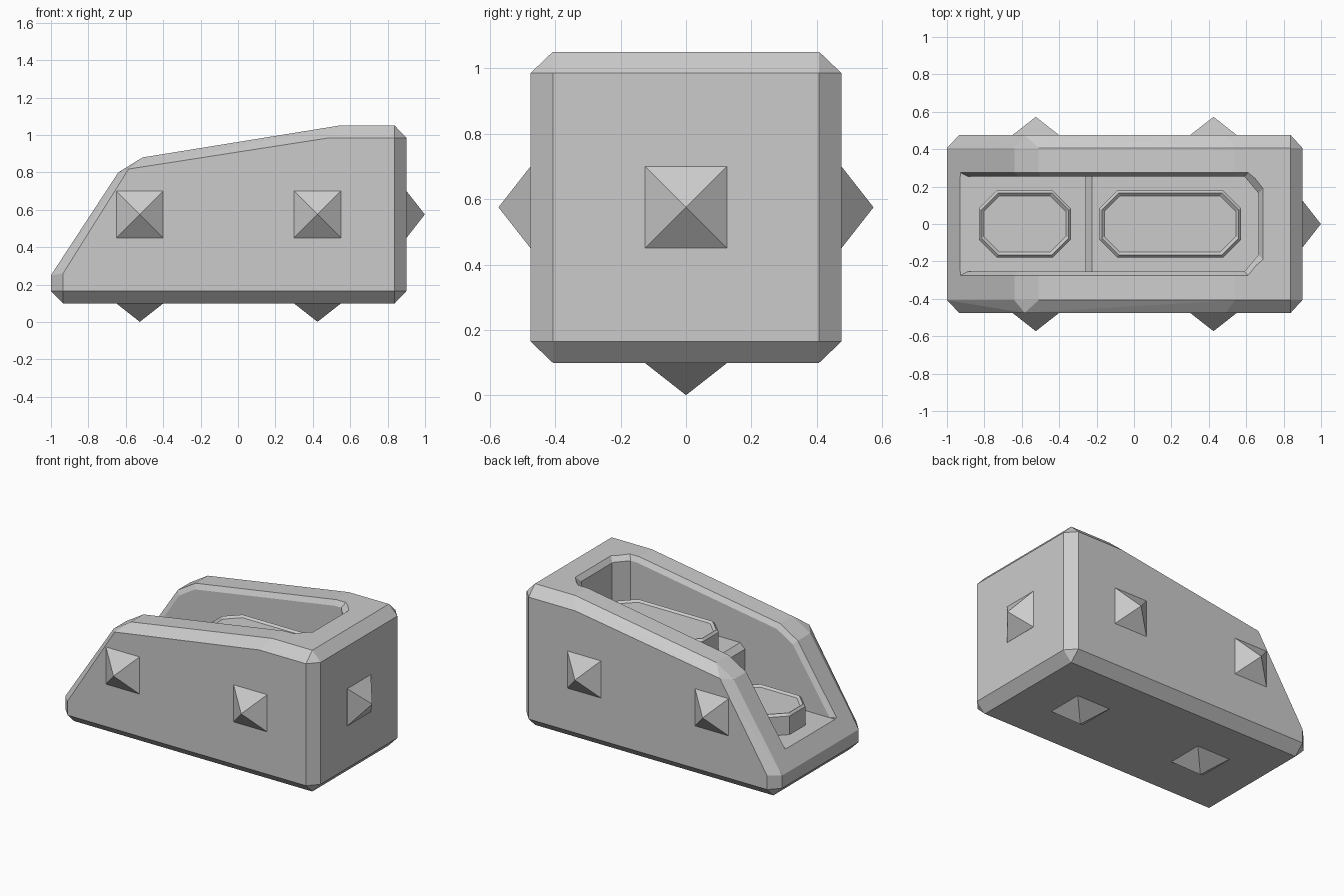
import bpy, bmesh
from mathutils import Vector

if "Cube" in bpy.data.objects:
    bpy.data.objects.remove(bpy.data.objects["Cube"])


def finish(name, bm):
    bmesh.ops.recalc_face_normals(bm, faces=bm.faces)
    bmesh.ops.dissolve_limit(bm, angle_limit=0.003, verts=bm.verts, edges=bm.edges)
    me = bpy.data.meshes.new(name)
    bm.to_mesh(me)
    bm.free()
    ob = bpy.data.objects.new(name, me)
    bpy.context.collection.objects.link(ob)
    return ob


def hull(name, pts):
    bm = bmesh.new()
    for p in pts:
        bm.verts.new(p)
    bmesh.ops.convex_hull(bm, input=bm.verts)
    return finish(name, bm)


def loft(name, loops):
    """Skin closed loops of equal length and cap both ends."""
    bm = bmesh.new()
    rings = [[bm.verts.new(p) for p in lp] for lp in loops]
    n = len(rings[0])
    for a, b in zip(rings, rings[1:]):
        for i in range(n):
            j = (i + 1) % n
            bm.faces.new((a[i], a[j], b[j], b[i]))
    bm.faces.new(rings[0])
    bm.faces.new(rings[-1])
    return finish(name, bm)


def cut(ob, cutter):
    cutter.hide_render = True
    m = ob.modifiers.new("cut", "BOOLEAN")
    m.operation, m.solver, m.object = "DIFFERENCE", "EXACT", cutter
    bpy.context.view_layer.objects.active = ob
    bpy.ops.object.modifier_apply(modifier=m.name)
    bpy.data.objects.remove(cutter)


# Wedge body with chamfered edges
outer = [(-.935, .1), (-1, .165), (-1, .25), (-.64, .80), (-.51, .88),
         (.54, 1.05), (.838, 1.05), (.9, .985), (.9, .165), (.838, .1)]
inner = [(-.935, .165), (-.935, .26), (-.585, .818), (.49, .985), (.838, .985), (.838, .165)]
body = hull("body", [(x, s * .407, z) for x, z in outer for s in (-1, 1)]
            + [(x, s * .475, z) for x, z in inner for s in (-1, 1)])

# Open cavity, closed at the back and running out through the front slope
FLOOR, STEP = .357, .685
plan = [(-1.2, -.255), (.59, -.255), (.665, -.165), (.665, .165), (.59, .255), (-1.2, .255)]
cut(body, loft("cavity_cutter", [[(x, y, z) for x, y in plan] for z in (FLOOR, 1.4)]))

# Chamfer round the cavity rim: (lower point, upper point) at each station
stations = [((-.89, .255, .359), (-.93, .275, .359)),
            ((-.616, .255, .776), (-.64, .275, .80)),
            ((-.498, .255, .849), (-.51, .275, .88)),
            ((.543, .255, 1.017), (.54, .275, 1.05)),
            ((.59, .255, 1.017), (.61, .275, 1.05)),
            ((.665, .165, 1.017), (.69, .19, 1.05))]
loops = []
for lo, up in stations:
    lo, up = Vector(lo), Vector(up)
    a, b = lo.lerp(up, -.4), lo.lerp(up, 3)
    loops.append([(a.x, -a.y, a.z), a, b, (b.x, -b.y, b.z)])
cut(body, loft("rim_cutter", loops))

# Raised rear floor with a chamfered front edge
profile = [(-.26, .3), (-.26, STEP - .035), (-.225, STEP), (.72, STEP), (.72, .3)]
loft("raised_floor", [[(x, y, z) for x, z in profile] for y in (-.27, .27)])


# Octagonal pads with a slightly raised rim
def pad(name, x0, x1, z):
    def ring(d, h):
        c, w = .095 - d * .4, .178 - d
        a, b = x0 + d, x1 - d
        return [(x, y, z + h) for x, y in (
            (a + c, -w), (b - c, -w), (b, -w + c), (b, w - c),
            (b - c, w), (a + c, w), (a, w - c), (a, -w + c))]
    loft(name, [ring(0, -.03), ring(0, .125), ring(.013, .14), ring(.027, .127)])


pad("front_pad", -.83, -.337, FLOOR)
pad("rear_pad", -.185, .572, STEP)


# Pyramid studs on the sides, underside and rear end
def stud(name, centre, normal):
    c, n = Vector(centre), Vector(normal)
    u = n.yzx
    v = n.cross(u)
    base = [c - n * .02 * k + (u * i + v * j) * .125
            for i in (-1, 1) for j in (-1, 1) for k in (0, 1)]
    hull(name, base + [c + n * .098])


for i, x in enumerate((-.525, .425)):
    stud(f"front_stud_{i}", (x, -.475, .575), (0, -1, 0))
    stud(f"back_stud_{i}", (x, .475, .575), (0, 1, 0))
    stud(f"bottom_stud_{i}", (x, 0, .099), (0, 0, -1))
stud("end_stud", (.901, 0, .575), (1, 0, 0))
